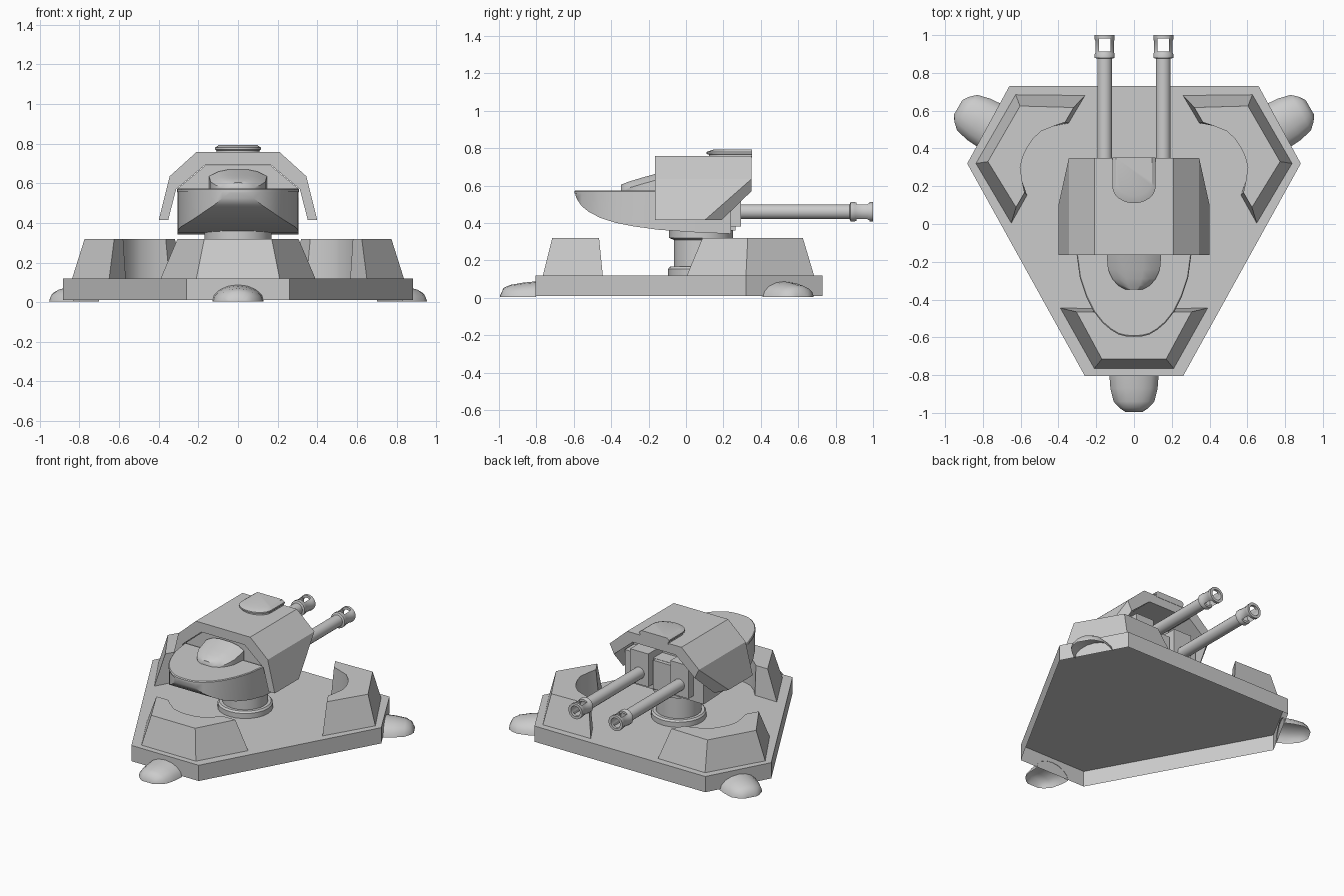
import bpy, bmesh
from math import sin, cos, pi, radians
from mathutils import Matrix

if "Cube" in bpy.data.objects:
    bpy.data.objects.remove(bpy.data.objects["Cube"])

CY = 0.08  # pivot of the three-fold base and the turret neck


def loft(name, rings, smooth=None, closed=False, start_cap=True, open_edge=None):
    """Skin equal-length rings; cap the ends, or join last to first if closed.
    open_edge leaves out the strip that follows that ring index."""
    bm = bmesh.new()
    vs = [[bm.verts.new(p) for p in r] for r in rings]
    n = len(rings[0])
    for a, b in zip(vs, vs[1:] + (vs[:1] if closed else [])):
        for i in range(n):
            if i != open_edge:
                j = (i + 1) % n
                bm.faces.new((a[i], a[j], b[j], b[i]))
    if not closed:
        if start_cap:
            bm.faces.new(vs[0][::-1])
        bm.faces.new(vs[-1])
    bmesh.ops.recalc_face_normals(bm, faces=bm.faces)
    me = bpy.data.meshes.new(name)
    bm.to_mesh(me)
    bm.free()
    ob = bpy.data.objects.new(name, me)
    bpy.context.collection.objects.link(ob)
    if smooth:
        bpy.ops.object.select_all(action='DESELECT')
        bpy.context.view_layer.objects.active = ob
        ob.select_set(True)
        bpy.ops.object.shade_smooth_by_angle(angle=radians(smooth))
    return ob


def mirror(half):
    """Complete a half outline (x >= 0) with its mirror image."""
    return half + [(-x, y) for x, y in reversed(half) if x > 0]


def box(name, x0, x1, y0, y1, z0, z1):
    return loft(name, [[(x0, y0, z), (x1, y0, z), (x1, y1, z), (x0, y1, z)] for z in (z0, z1)])


def lathe_z(name, profile, n=24):
    return loft(name, [[(r * cos(2 * pi * i / n), CY + r * sin(2 * pi * i / n), z)
                        for i in range(n)] for r, z in profile], 35, start_cap=False)


def place(ob, k):
    """Put a part modelled along -y around the pivot at 120 degree steps."""
    ob.data.transform(Matrix.Translation((0, CY, 0)) @ Matrix.Rotation(k * 2 * pi / 3, 4, 'Z'))


# Base plate: a shallow tray, open underneath
plate = mirror([(0.66, 0.73), (0.883, 0.32), (0.26, -0.805)])
loft("base_plate", [[(x, y, z) for x, y in plate] for z in (0.01, 0.12)], start_cap=False)

# Armour blocks with a concave inner wall, and rounded feet, at each corner
arc = mirror([(0.22, 0.527), (0.17, 0.585), (0.11, 0.632), (0.055, 0.648), (0, 0.652)])
low = [(-0.39, 0.525), (-0.21, 0.845), (0.21, 0.845), (0.39, 0.525)] + arc
arc_top = [(0.215, 0.545)] + arc[1:-1] + [(-0.215, 0.545)]
high = [(-0.305, 0.545), (-0.17, 0.795), (0.17, 0.795), (0.305, 0.545)] + arc_top
stations = [(0.883, 0.13, 0.085), (0.95, 0.125, 0.078), (1.02, 0.108, 0.066),
            (1.055, 0.075, 0.05), (1.075, 0.045, 0.008)]
for k in range(3):
    place(loft(f"corner_block_{k}", [[(x, -o, z) for x, o in ring] for ring, z in
                                     ((low, 0.12), (high, 0.32))], 35, start_cap=False), k)
    place(loft(f"foot_{k}", [[(w * cos(pi * i / 8), -o, 0.003 + h * sin(pi * i / 8))
                              for i in range(9)] for o, w, h in stations],
               40, start_cap=False, open_edge=8), k)

# Turret neck
lathe_z("neck", [(0.175, 0.12), (0.175, 0.155), (0.165, 0.167), (0.145, 0.167), (0.145, 0.31),
                 (0.17, 0.32), (0.17, 0.36)])

# Hull: boat-shaped pod with curved plan and curved underside
hull = [(-0.592, 0.04, 0.55), (-0.582, 0.08, 0.525), (-0.558, 0.12, 0.49), (-0.52, 0.165, 0.46),
        (-0.46, 0.212, 0.428), (-0.38, 0.252, 0.402), (-0.28, 0.285, 0.382), (-0.15, 0.303, 0.364),
        (0.05, 0.305, 0.35), (0.24, 0.305, 0.342)]
loft("hull", [[(-w, y, b), (w, y, b), (w, y, 0.562), (-w, y, 0.562)] for y, w, b in hull], 35)
lid = mirror([(0.0, -0.597)] + [(w + 0.002, y - 0.003) for y, w, b in hull[:-2]])
loft("hull_lid", [[(s * x, -0.15 + s * (y + 0.15), z) for x, y in lid]
                  for s, z in ((1, 0.557), (1, 0.569), (0.985, 0.574))], 35)

# Sight dome on the front deck
dome = [(-0.348, 0.045, 0.605), (-0.325, 0.085, 0.615), (-0.29, 0.115, 0.627),
        (-0.24, 0.138, 0.642), (-0.14, 0.146, 0.67)]
loft("sight_dome", [[(x * w, y, 0.57 if d is None else t - d) for x, d in
                     [(-1, None), (1, None), (1, 0.035), (0.7, 0.012), (0.35, 0.001),
                      (-0.35, 0.001), (-0.7, 0.012), (-1, 0.035)]] for y, w, t in dome], 40)

# Armour shell: arched plate with slanted lower rear corners (x, z, rear y)
outer = [(0.40, 0.415, 0.10), (0.345, 0.635, 0.35), (0.21, 0.757, 0.35)]
inner = [(0.352, 0.415, 0.19), (0.312, 0.57, 0.35), (0.166, 0.692, 0.35)]
ribs = [[(x, -0.165, z), (x, r, z), (u, q, v), (u, -0.165, v)]
        for (x, z, r), (u, v, q) in zip(outer, inner)]
loft("armour_shell", ribs + [[(-x, y, z) for x, y, z in rib] for rib in reversed(ribs)])

# Gun housing inside the shell, and the yoke between the barrels
core = mirror([(0.29, 0.38), (0.308, 0.57), (0.164, 0.69)])
loft("gun_housing", [[(x, y, z) for x, z in core] for y in (-0.13, 0.14)])
box("gun_yoke", -0.07, 0.07, 0.1, 0.265, 0.36, 0.56)

# Roof hatch: U-shaped raised pad
u_shape = [(0.115, 0.352)] + [(0.115 * cos(a * pi / 12), 0.20 - 0.09 * sin(a * pi / 12))
                              for a in range(13)] + [(-0.115, 0.352)]
loft("roof_hatch", [[(s * x, 0.352 + s * (y - 0.352), z) for x, y in u_shape]
                    for s, z in ((0.95, 0.75), (0.95, 0.765), (1, 0.77), (1, 0.78), (0.84, 0.793))], 25)

# Twin guns with slotted, hollow muzzles, and a cheek box behind each barrel
tube = [(0.04, 0.2), (0.04, 0.875), (0.054, 0.88), (0.054, 0.90), (0.05, 0.907), (0.05, 0.97),
        (0.054, 0.977), (0.054, 1.0), (0.036, 1.0), (0.036, 0.89), (0.012, 0.885), (0.012, 0.2)]
N = 16
for side, sx in (("left", -0.155), ("right", 0.155)):
    box(f"gun_cheek_{side}", sx - 0.07, sx + 0.07, 0.1, 0.295, 0.38, 0.61)
    gun = loft(f"gun_barrel_{side}", [[(sx + r * cos(2 * pi * (i + .5) / N), y,
                                        0.46 + r * sin(2 * pi * (i + .5) / N))
                                       for i in range(N)] for r, y in tube], 35, closed=True)
    cut = box(f"slot_cutter_{side}", sx - 0.03, sx + 0.03, 0.912, 0.982, 0.3, 0.6)
    cut.hide_render = True
    cut.hide_set(True)
    mod = gun.modifiers.new("slot", 'BOOLEAN')
    mod.operation = 'DIFFERENCE'
    mod.solver = 'EXACT'
    mod.object = cut
